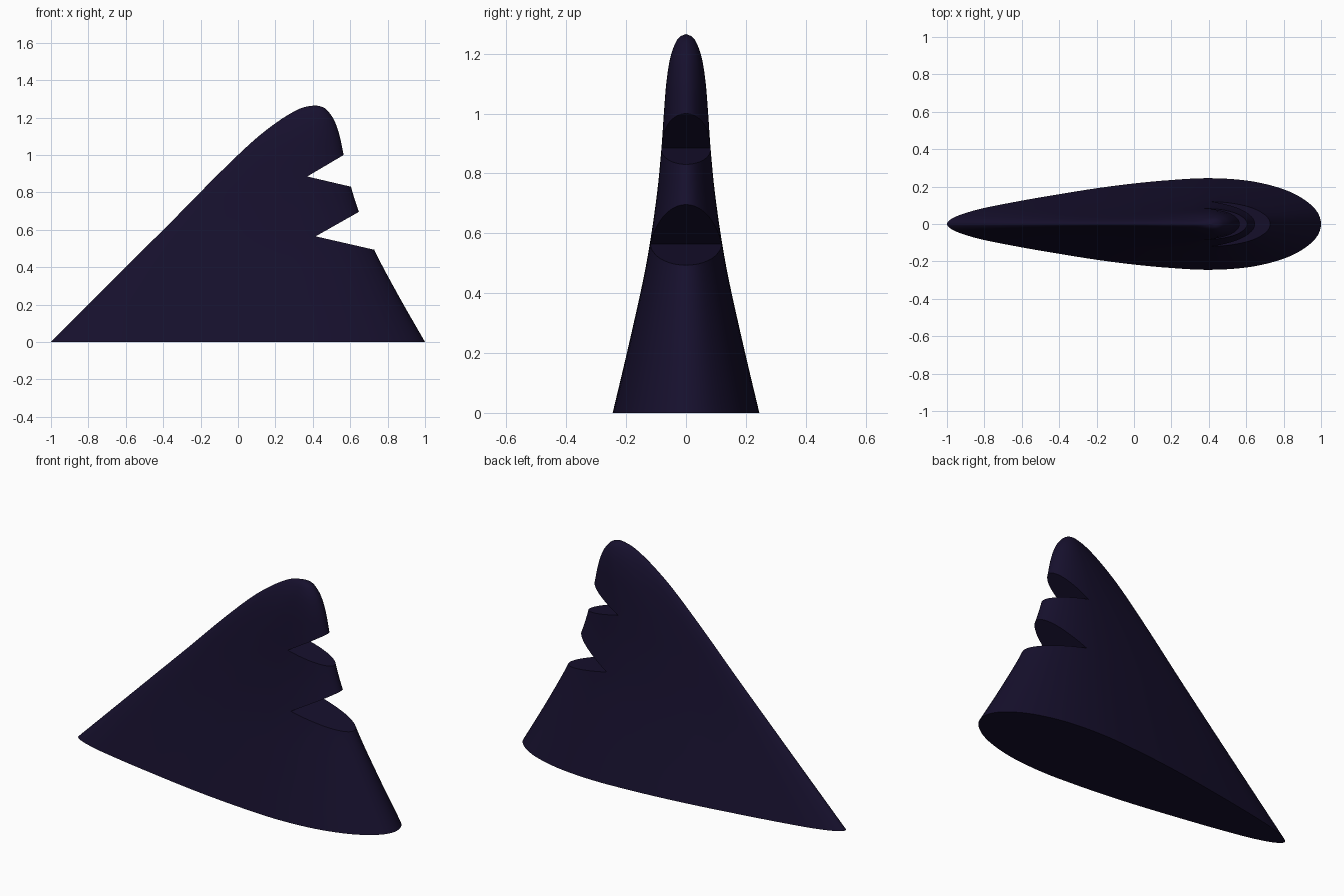
import bpy, bmesh

if "Cube" in bpy.data.objects:
    bpy.data.objects.remove(bpy.data.objects["Cube"])

# Stations up the fin: height, leading edge x, trailing edge x, half width
STATIONS = [
    (0.00, -1.00, 1.00, 0.245), (0.25, -0.75, 0.857, 0.186),
    (0.49, -0.51, 0.73, 0.134), (0.70, -0.30, 0.645, 0.101),
    (0.86, -0.143, 0.596, 0.084), (1.00, 0.00, 0.565, 0.074),
    (1.10, 0.110, 0.544, 0.066), (1.18, 0.215, 0.517, 0.054),
    (1.23, 0.295, 0.485, 0.038), (1.255, 0.352, 0.455, 0.022),
    (1.265, 0.41, 0.415, 0.001),
]
# Half cross-section: position along the chord, share of the half width
HALF = [(0, 0), (0.006, 0.075), (0.022, 0.155), (0.05, 0.24), (0.10, 0.35),
        (0.20, 0.51), (0.30, 0.65), (0.40, 0.78), (0.50, 0.885), (0.60, 0.96),
        (0.70, 1.0), (0.80, 0.95), (0.88, 0.81), (0.94, 0.61), (0.985, 0.32), (1, 0)]
# Notches in the trailing edge: apex, upper lip, lower lip (x, z)
NOTCHES = [((0.37, 0.885), (0.565, 1.0), (0.605, 0.83)),
           ((0.415, 0.565), (0.645, 0.695), (0.73, 0.493))]


def smooth_points(pts, steps, closed=False):
    """Catmull-Rom curve through points of any dimension."""
    n = len(pts)
    get = (lambda i: pts[i % n]) if closed else (lambda i: pts[max(0, min(n - 1, i))])
    out = []
    for i in range(n if closed else n - 1):
        a, b, c, d = (get(i + k) for k in (-1, 0, 1, 2))
        for s in range(steps):
            t = s / steps
            out.append(tuple(0.5 * (2 * q + (r - p) * t + (2 * p - 5 * q + 4 * r - w) * t * t
                                    + (3 * q - p - 3 * r + w) * t ** 3)
                             for p, q, r, w in zip(a, b, c, d)))
    return out if closed else out + [pts[-1]]


def make_object(name, bm):
    bmesh.ops.recalc_face_normals(bm, faces=bm.faces)
    mesh = bpy.data.meshes.new(name)
    bm.to_mesh(mesh)
    bm.free()
    obj = bpy.data.objects.new(name, mesh)
    bpy.context.collection.objects.link(obj)
    return obj


# Fin body lofted through the stations
outline = smooth_points(HALF + [(u, -v) for u, v in HALF[-2:0:-1]], 4, closed=True)
bm = bmesh.new()
rings = [[bm.verts.new((x0 + u * (x1 - x0), v * w, z)) for u, v in outline]
         for z, x0, x1, w in smooth_points(STATIONS, 5)]
n = len(outline)
for low, high in zip(rings, rings[1:]):
    for i in range(n):
        j = (i + 1) % n
        bm.faces.new((low[i], low[j], high[j], high[i]))
bm.faces.new(rings[0][::-1])
bm.faces.new(rings[-1])
fin = make_object("dorsal_fin", bm)

# Dark navy colour
mat = bpy.data.materials.new("dark_navy")
mat.diffuse_color = (0.008, 0.005, 0.026, 1)
mat.use_nodes = True
mat.node_tree.nodes["Principled BSDF"].inputs["Base Color"].default_value = mat.diffuse_color
fin.data.materials.append(mat)

# Wedge notches cut straight through
bpy.context.view_layer.objects.active = fin
fin.select_set(True)
for apex, upper, lower in NOTCHES:
    tri = [apex] + [tuple(a + 1.8 * (p - a) for a, p in zip(apex, lip)) for lip in (upper, lower)]
    bm = bmesh.new()
    a, b = ([bm.verts.new((x, y, z)) for x, z in tri] for y in (-0.4, 0.4))
    bm.faces.new(a)
    bm.faces.new(b)
    for i in range(3):
        bm.faces.new((a[i], a[i - 1], b[i - 1], b[i]))
    cutter = make_object("notch_cutter", bm)
    cutter.hide_render = True
    mod = fin.modifiers.new("notch", 'BOOLEAN')
    mod.operation = 'DIFFERENCE'
    mod.solver = 'EXACT'
    mod.object = cutter
    bpy.ops.object.modifier_apply(modifier=mod.name)
    bpy.data.objects.remove(cutter)

bpy.ops.object.shade_smooth_by_angle(angle=0.6)
